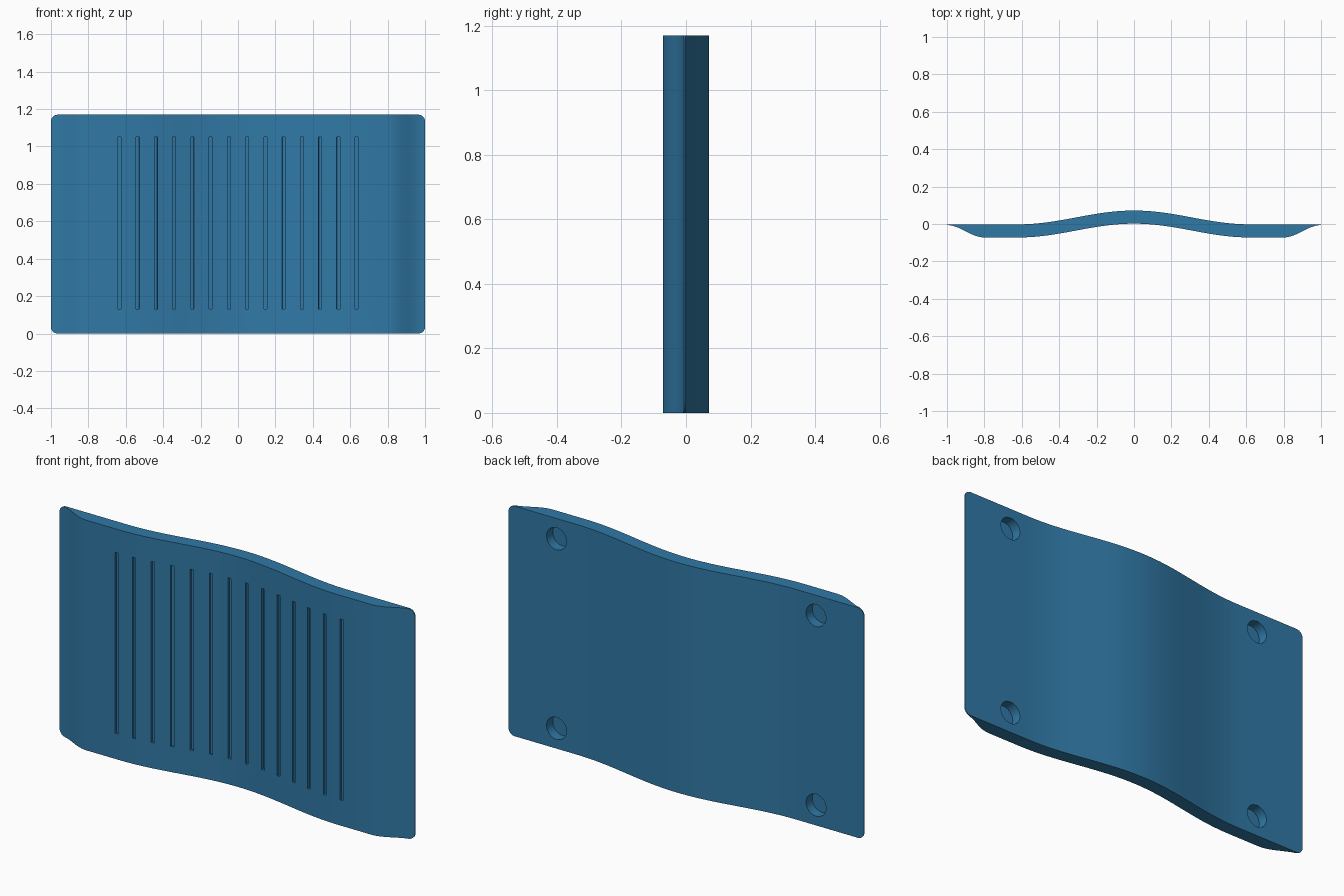
import bpy, bmesh, math
from mathutils import Matrix

if "Cube" in bpy.data.objects:
    bpy.data.objects.remove(bpy.data.objects["Cube"])

H, THICK, EDGE, R = 1.17, 0.07, 0.004, 0.035
BUMP, BUMP_HALF, TAPER = 0.074, 0.62, 0.80


def back_y(x):
    return BUMP * 0.5 * (1 + math.cos(math.pi * min(abs(x) / BUMP_HALF, 1)))


def front_y(x):
    t = max(0, (abs(x) - TAPER) / (1 - TAPER))
    return back_y(x) - EDGE - (THICK - EDGE) * 0.5 * (1 + math.cos(math.pi * t))


def corner_inset(x):
    d = max(0, abs(x) - (1 - R))
    return R - math.sqrt(max(0, R * R - d * d))


def to_object(bm, name):
    bmesh.ops.recalc_face_normals(bm, faces=bm.faces)
    me = bpy.data.meshes.new(name)
    bm.to_mesh(me)
    bm.free()
    ob = bpy.data.objects.new(name, me)
    bpy.context.collection.objects.link(ob)
    return ob


# Wavy plate: one four-point section per column, rounded corners, thin ends
half = [BUMP_HALF * i / 20 for i in range(21)]
half += [TAPER + (1 - R - TAPER) * i / 9 for i in range(10)]
half += [1 - R + R * math.sin(math.pi / 2 * i / 7) for i in range(1, 8)]
xs = [-x for x in reversed(half[1:])] + half
bm = bmesh.new()
cols = []
for x in xs:
    c = corner_inset(x)
    b, f = back_y(x), front_y(x)
    cols.append([bm.verts.new((x, y, z)) for y, z in
                 ((f, c), (f, H - c), (b, H - c), (b, c))])
for p, q in zip(cols, cols[1:]):
    for k in range(4):
        n = (k + 1) % 4
        bm.faces.new((p[k], p[n], q[n], q[k]))
bm.faces.new(cols[0])
bm.faces.new(cols[-1])
plate = to_object(bm, "wavy_plate")

# Cutters: vertical grooves on the front, blind round holes in the back
bm = bmesh.new()
for i in range(14):
    x = (i - 6.5) * 0.0975
    ang = math.atan2(front_y(x + 0.01) - front_y(x - 0.01), 0.02)
    bmesh.ops.create_cube(bm, size=1, matrix=Matrix.Translation((x, front_y(x), 0.59))
                          @ Matrix.Rotation(ang, 4, 'Z')
                          @ Matrix.Diagonal((0.017, 0.024, 0.92, 1)))
for x in (-0.73, 0.73):
    for z in (0.103, H - 0.103):
        bmesh.ops.create_cone(bm, cap_ends=True, segments=32, radius1=0.056,
                              radius2=0.056, depth=0.1,
                              matrix=Matrix.Translation((x, 0, z))
                              @ Matrix.Rotation(math.pi / 2, 4, 'X'))
cutter = to_object(bm, "groove_and_hole_cutter")
cutter.hide_render = True

mod = plate.modifiers.new("cuts", 'BOOLEAN')
mod.operation = 'DIFFERENCE'
mod.solver = 'EXACT'
mod.object = cutter
bpy.context.view_layer.objects.active = plate
plate.select_set(True)
bpy.ops.object.modifier_apply(modifier=mod.name)
bpy.data.objects.remove(cutter)

# Blue finish and smooth curves, centred in depth
plate.data.transform(Matrix.Translation((0, -0.002, 0)))
mat = bpy.data.materials.new("blue")
mat.diffuse_color = (0.03, 0.19, 0.38, 1)
mat.use_nodes = True
mat.node_tree.nodes["Principled BSDF"].inputs["Base Color"].default_value = mat.diffuse_color
plate.data.materials.append(mat)
bpy.ops.object.shade_smooth_by_angle(angle=math.radians(30))
